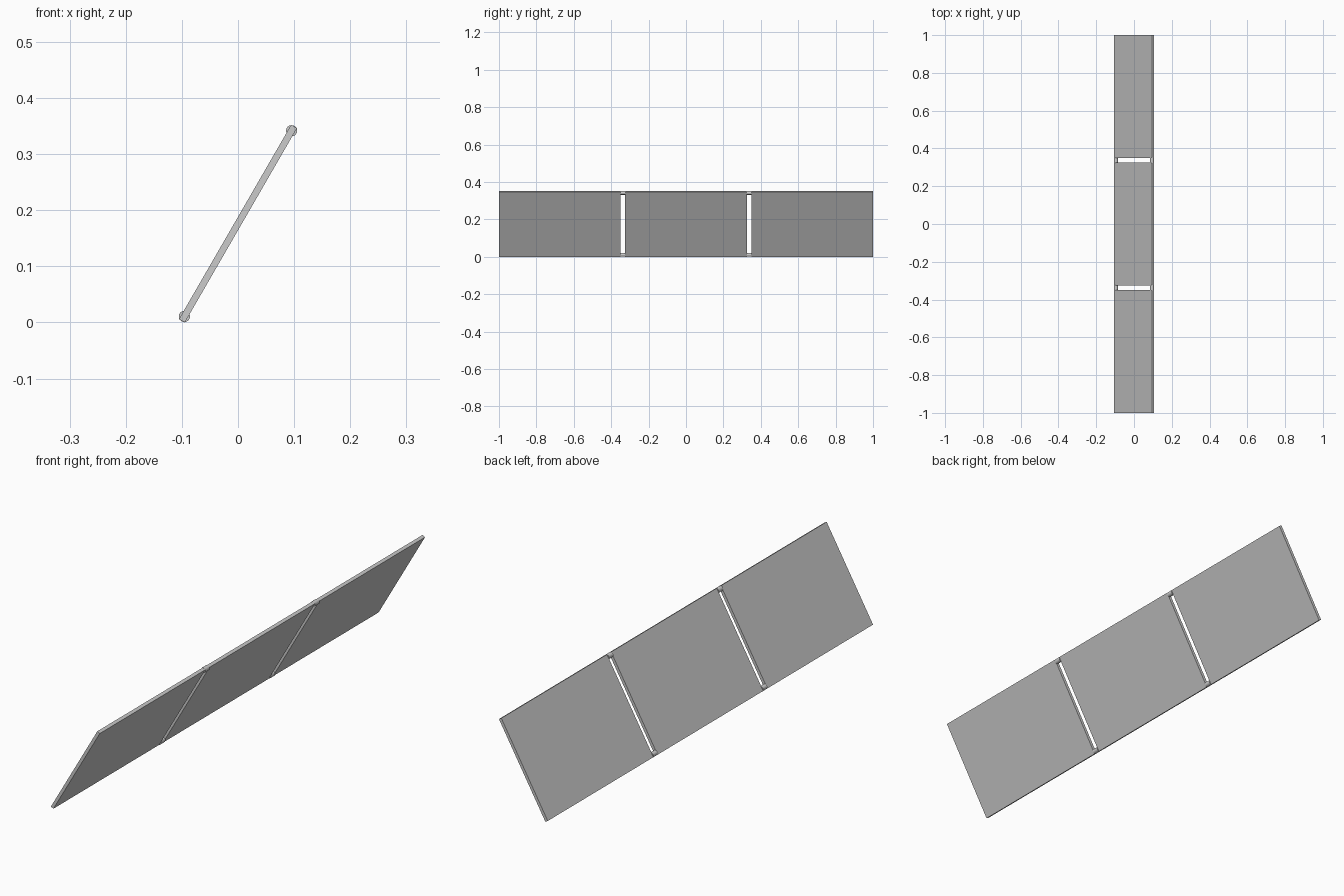
import bpy
from math import radians, sin, cos
from mathutils import Matrix

if "Cube" in bpy.data.objects:
    bpy.data.objects.remove(bpy.data.objects["Cube"])

TILT = radians(60)
LENGTH, THICK, WIDTH, GAP = 0.4, 0.012, 0.65, 0.025
MID_Z = (LENGTH * sin(TILT) + THICK * cos(TILT)) / 2


def slope_point(d):
    # point at distance d along the tilted centre line
    return d * cos(TILT), MID_Z + d * sin(TILT)


# three tilted flat panels in a row
for i, name in ((-1, "front_panel"), (0, "middle_panel"), (1, "back_panel")):
    bpy.ops.mesh.primitive_cube_add(size=1, location=(0, i * (WIDTH + GAP), MID_Z),
                                    rotation=(0, -TILT, 0))
    panel = bpy.context.object
    panel.name = name
    panel.data.transform(Matrix.Diagonal((LENGTH, WIDTH, THICK, 1)))

# round hinge pins bridging the gaps at the top and bottom edges
for side, where in ((-1, "front"), (1, "back")):
    for d, level in ((-0.191, "lower"), (0.191, "upper")):
        x, z = slope_point(d)
        bpy.ops.mesh.primitive_cylinder_add(
            vertices=16, radius=0.01, depth=GAP + 0.002,
            location=(x, side * (WIDTH + GAP) / 2, z), rotation=(radians(90), 0, 0))
        pin = bpy.context.object
        pin.name = f"{where}_{level}_hinge"
        bpy.ops.object.shade_smooth_by_angle(angle=radians(30))
